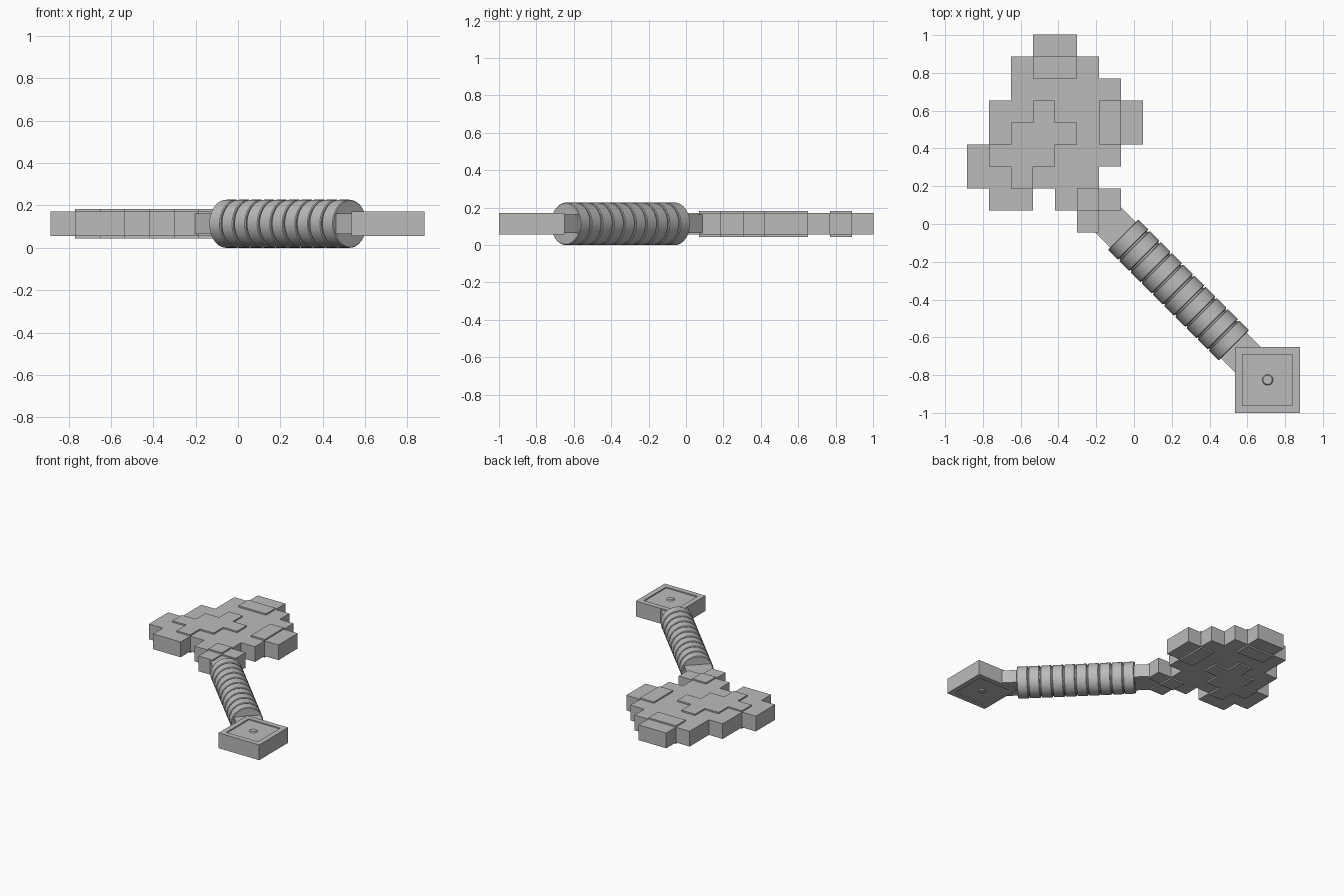
import bpy, bmesh
from math import pi, sqrt
from mathutils import Matrix, Vector

if "Cube" in bpy.data.objects:
    bpy.data.objects.remove(bpy.data.objects["Cube"], do_unlink=True)

CELL = 0.1166            # side of one block
LEFT, LOW = -0.885, -0.046
RADIUS = 0.1135
MID = RADIUS             # mid-height of the whole model
HALF = CELL / 2

grey = bpy.data.materials.new("stone_grey")
grey.use_nodes = True
colour = (0.5, 0.5, 0.5, 1)
grey.diffuse_color = colour
grey.node_tree.nodes["Principled BSDF"].inputs["Base Color"].default_value = colour


def finish(name, bm, matrix=None, smooth=False):
    bmesh.ops.recalc_face_normals(bm, faces=bm.faces)
    mesh = bpy.data.meshes.new(name)
    bm.to_mesh(mesh)
    bm.free()
    mesh.materials.append(grey)
    ob = bpy.data.objects.new(name, mesh)
    bpy.context.collection.objects.link(ob)
    ob.matrix_world = matrix or Matrix.Translation((0, 0, MID))
    if smooth:
        bpy.ops.object.select_all(action='DESELECT')
        ob.select_set(True)
        bpy.context.view_layer.objects.active = ob
        bpy.ops.object.shade_smooth_by_angle(angle=pi / 6)
    return ob


def mirror_z(ob):
    mod = ob.modifiers.new("other_side", 'MIRROR')
    mod.use_axis = (False, False, True)
    mod.use_mirror_merge = False


def slab(name, cells, z0, z1):
    """Solid made of square cells (column, row), without inner walls."""
    bm = bmesh.new()
    for c, r in cells:
        x, y = LEFT + c * CELL, LOW + r * CELL
        bm.faces.new([bm.verts.new((x + i * CELL, y + j * CELL, z0))
                      for i, j in ((0, 0), (1, 0), (1, 1), (0, 1))])
    bmesh.ops.remove_doubles(bm, verts=bm.verts, dist=0.001)
    top = bmesh.ops.extrude_face_region(bm, geom=bm.faces[:], use_keep_orig=True)["geom"]
    bmesh.ops.translate(bm, vec=(0, 0, z1 - z0),
                        verts=[v for v in top if isinstance(v, bmesh.types.BMVert)])
    return finish(name, bm)


def box(size):
    bm = bmesh.new()
    bmesh.ops.create_cube(bm, size=1, matrix=Matrix.Diagonal((*size, 1)))
    return bm


def cylinder(radius, depth, bevel=0):
    bm = bmesh.new()
    bmesh.ops.create_cone(bm, cap_ends=True, segments=40, radius1=radius,
                          radius2=radius, depth=depth)
    if bevel:
        rims = [e for f in bm.faces if len(f.verts) > 4 for e in f.edges]
        bmesh.ops.bevel(bm, geom=rims, offset=bevel, segments=1, affect='EDGES')
    return bm


# Blade: first and last filled row of every column
spans = [(2, 3), (1, 5), (1, 7), (2, 8), (1, 8), (0, 7), (3, 6), (4, 5)]
blade = [(c, r) for c, (a, b) in enumerate(spans) for r in range(a, b + 1)]
slab("blade", blade + [(6, 1)], -HALF, HALF)

# Raised plates on both faces of the blade
plates = {
    "centre_plate": [(2, 2), (1, 3), (2, 3), (3, 3), (2, 4), (3, 4), (4, 4), (3, 5)],
    "tip_plate": [(3, 7), (4, 7)],
    "edge_plate": [(6, 4), (6, 5)],
    "socket_plate": [(5, 1)],
}
for name, cells in plates.items():
    mirror_z(slab(name, cells, HALF - 0.002, HALF + 0.011))

# Handle frame: local z runs from the blade down to the pommel
axis = Vector((1, -1, 0)).normalized()
side = Vector((1, 1, 0)).normalized()
up = side.cross(axis)
turn = Matrix((up, side, axis)).transposed().to_4x4()


def along(t):
    return Matrix.Translation(axis * t + side * -0.081 + Vector((0, 0, MID))) @ turn


# Flat shaft joining blade and pommel
start, end = -0.2, 0.94
finish("shaft", box((CELL - 0.018, 0.19, end - start)), along((start + end) / 2))

# Grip: core with a row of rings
first, last, count = -0.005, 0.833, 10
pitch = (last - first) / count
finish("grip_core", cylinder(RADIUS - 0.011, last - first - 0.02),
       along((first + last) / 2), smooth=True)
for i in range(count):
    finish(f"grip_ring_{i + 1}", cylinder(RADIUS, pitch - 0.008, 0.004),
           along(first + (i + 0.5) * pitch), smooth=True)

# Pommel: square block with a shallow recess on both faces
place = Matrix.Translation((0.7075, -0.825, MID))
bm = box((0.345, 0.35, CELL))
bm.normal_update()
faces = [f for f in bm.faces if abs(f.normal.z) > 0.9]
bmesh.ops.inset_individual(bm, faces=faces, thickness=0.056, depth=0)
bmesh.ops.inset_individual(bm, faces=faces, thickness=0.001, depth=-0.008)
finish("pommel", bm, place)

# Round stud in each recess
bm = bmesh.new()
bmesh.ops.create_cone(bm, cap_ends=True, segments=20, radius1=0.03, radius2=0.024,
                      depth=0.01, matrix=Matrix.Translation((0, 0, HALF - 0.005)))
mirror_z(finish("pommel_stud", bm, place))
